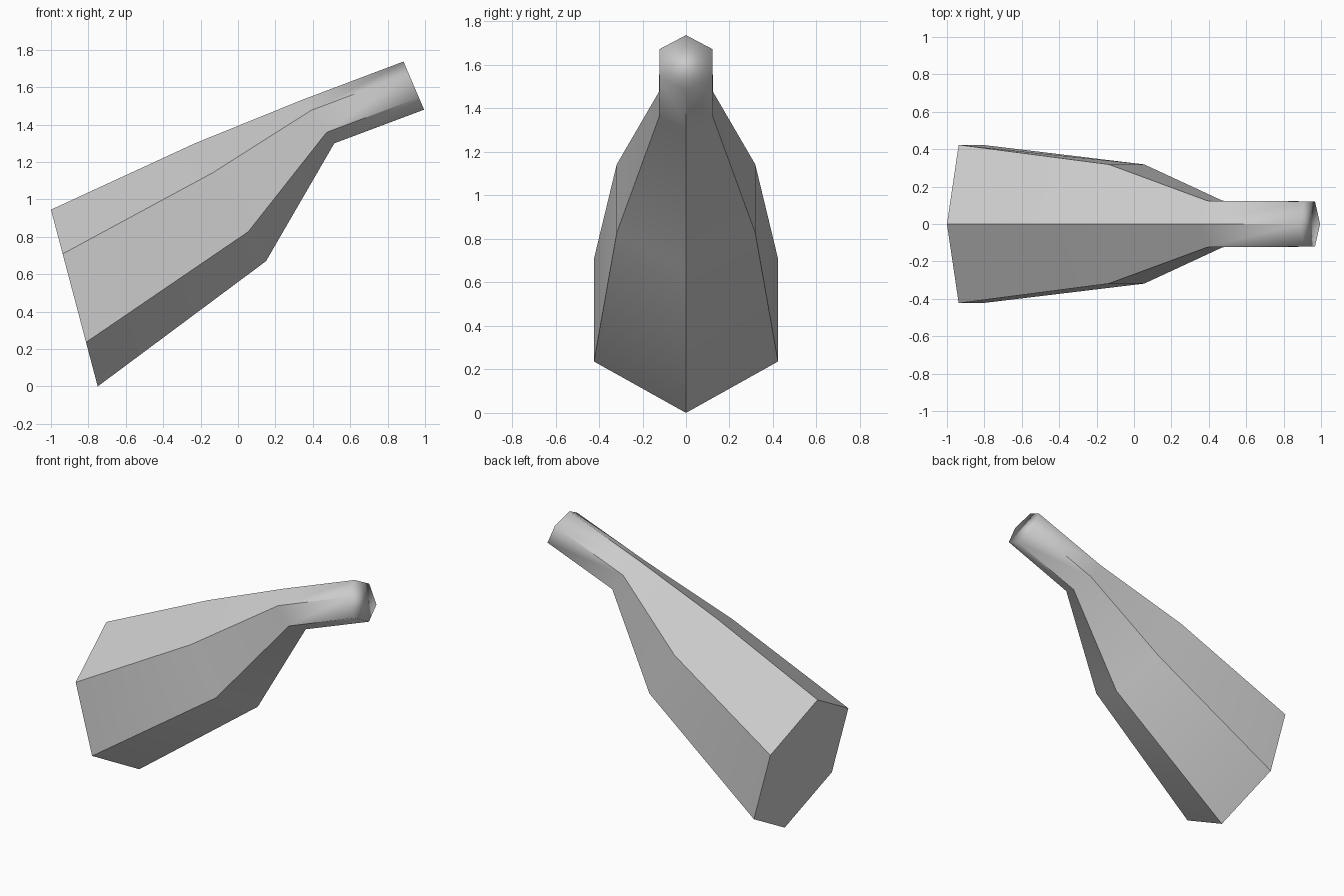
import bpy
from math import cos, sin, tau
from mathutils import Vector

cube = bpy.data.objects.get("Cube")
if cube:
    bpy.data.objects.remove(cube, do_unlink=True)

SIDES = 6

# Top and bottom corner (x, z) of each hexagonal section, wide end to narrow end
SECTIONS = [
    ((-1.0, 0.945), (-0.75, 0.0)),
    ((-0.23, 1.30), (0.15, 0.67)),
    ((0.35, 1.535), (0.515, 1.30)),
    ((0.885, 1.737), (0.995, 1.48)),
]


def hexagon(top, bottom):
    """Regular hexagon, tilted in the xz plane, with corners at top and bottom."""
    top, bottom = Vector((top[0], 0, top[1])), Vector((bottom[0], 0, bottom[1]))
    centre, up = (top + bottom) / 2, (top - bottom) / 2
    across = Vector((0, up.length, 0))
    return [centre + up * cos(tau * i / SIDES) + across * sin(tau * i / SIDES)
            for i in range(SIDES)]


# Tapering body and neck, lofted through the sections and capped at both ends
verts = [p for section in SECTIONS for p in hexagon(*section)]
faces, strips = [], []
for r in range(len(SECTIONS) - 1):
    for i in range(SIDES):
        j = (i + 1) % SIDES
        a, b = r * SIDES, (r + 1) * SIDES
        faces.append((a + i, a + j, b + j, b + i))
        strips.append(i)
last = len(verts) - SIDES
faces.append(tuple(reversed(range(SIDES))))
strips.append("wide cap")
faces.append(tuple(range(last, len(verts))))
strips.append("narrow cap")

mesh = bpy.data.meshes.new("tapered_body")
mesh.from_pydata(verts, [], faces)
mesh.update()
# Outward winding
centre = sum((Vector(v) for v in verts), Vector()) / len(verts)
if (mesh.polygons[0].center - centre).dot(mesh.polygons[0].normal) < 0:
    mesh.flip_normals()
    mesh.update()

# Smooth along each strip with crisp ridges; the narrow tip is smooth all round
for poly in mesh.polygons:
    poly.use_smooth = True
normals = [None] * len(mesh.loops)
for poly in mesh.polygons:
    for li in poly.loop_indices:
        v = mesh.loops[li].vertex_index
        total = Vector()
        for other in mesh.polygons:
            same = strips[other.index] == strips[poly.index]
            if v in other.vertices and (same or v >= last):
                total += other.normal
        normals[li] = total.normalized()
mesh.normals_split_custom_set(normals)

# Colour
grey = bpy.data.materials.new("light_grey")
grey.use_nodes = True
colour = (0.6, 0.6, 0.6, 1)
grey.diffuse_color = colour
grey.node_tree.nodes["Principled BSDF"].inputs["Base Color"].default_value = colour
mesh.materials.append(grey)

body = bpy.data.objects.new("tapered_body", mesh)
bpy.context.collection.objects.link(body)
